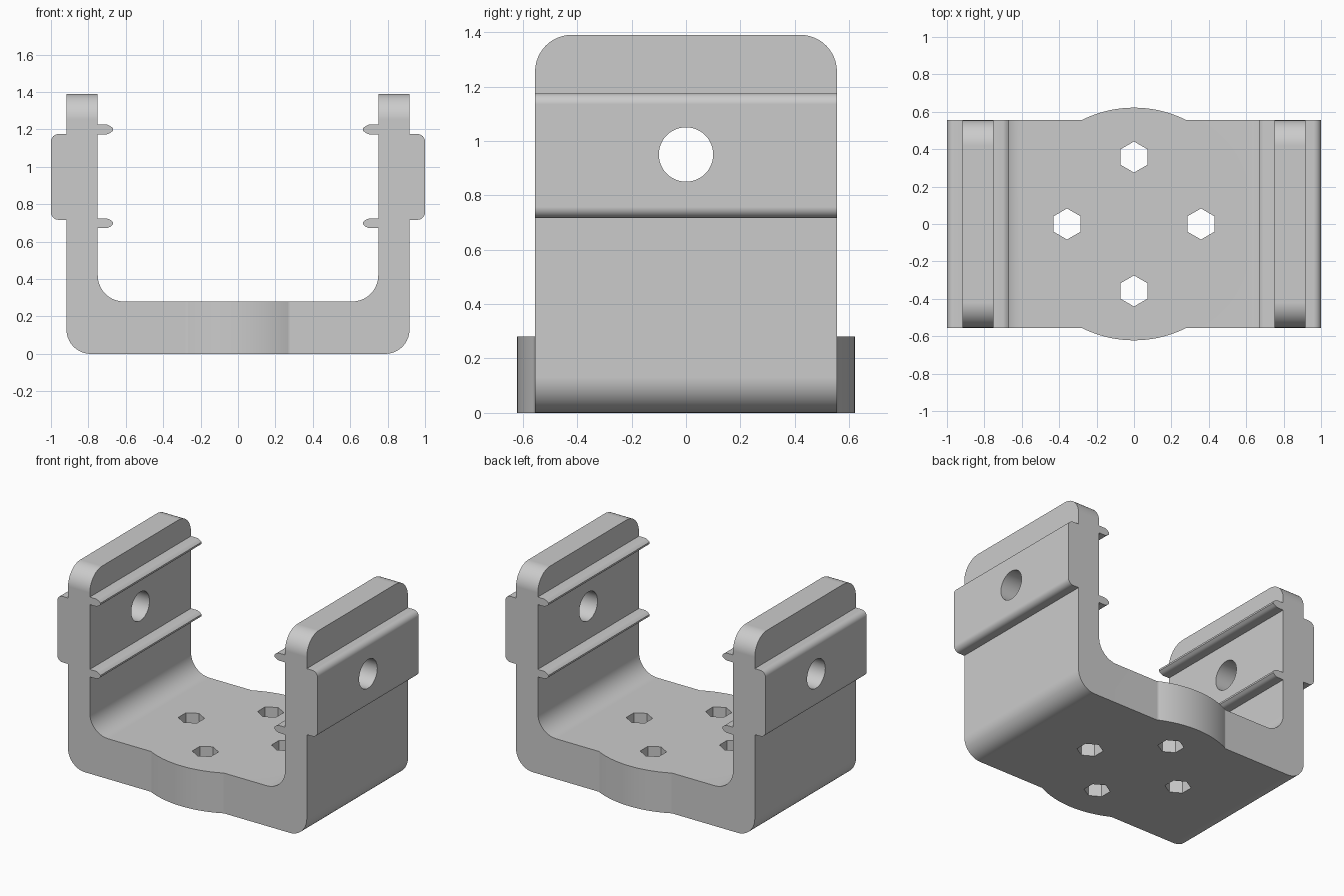
import bpy, bmesh, math
from mathutils import Vector

if "Cube" in bpy.data.objects:
    bpy.data.objects.remove(bpy.data.objects["Cube"])

DEPTH = 0.555      # half depth of the bracket
FLOOR = 0.28       # floor thickness

grey = bpy.data.materials.new("plain grey")
grey.diffuse_color = (0.6, 0.6, 0.6, 1)
grey.use_nodes = True
grey.node_tree.nodes["Principled BSDF"].inputs["Base Color"].default_value = grey.diffuse_color


def rounded(corners, steps=10):
    """Turn (x, z, radius) corners into points; corners with radius > 0 are square ones."""
    pts = []
    for i, (x, z, r) in enumerate(corners):
        p = Vector((x, z))
        if r == 0:
            pts.append(p)
            continue
        d1 = (Vector(corners[i - 1][:2]) - p).normalized()
        d2 = (Vector(corners[(i + 1) % len(corners)][:2]) - p).normalized()
        c = p + (d1 + d2) * r
        for k in range(steps + 1):
            a = math.pi / 2 * k / steps
            pts.append(c - d2 * r * math.cos(a) - d1 * r * math.sin(a))
    return pts


def circle(cx, cy, r, n, start=0.0):
    return [(cx + r * math.cos(start + 2 * math.pi * i / n),
             cy + r * math.sin(start + 2 * math.pi * i / n)) for i in range(n)]


def prism(name, pts, lo, hi, place, edit=None):
    """Extrude a 2D outline from lo to hi; place maps (u, v, w) to a 3D point."""
    bm = bmesh.new()
    a = [bm.verts.new(place(u, v, lo)) for u, v in pts]
    b = [bm.verts.new(place(u, v, hi)) for u, v in pts]
    bm.faces.new(a)
    bm.faces.new(b[::-1])
    for i in range(len(pts)):
        j = (i + 1) % len(pts)
        bm.faces.new((a[i], b[i], b[j], a[j]))
    if edit:
        edit(bm)
    bmesh.ops.recalc_face_normals(bm, faces=bm.faces)
    me = bpy.data.meshes.new(name)
    bm.to_mesh(me)
    bm.free()
    me.materials.append(grey)
    ob = bpy.data.objects.new(name, me)
    bpy.context.collection.objects.link(ob)
    return ob


def combine(target, tool, operation):
    mod = target.modifiers.new(operation.lower(), 'BOOLEAN')
    mod.object, mod.operation, mod.solver = tool, operation, 'EXACT'
    bpy.context.view_layer.objects.active = target
    bpy.ops.object.modifier_apply(modifier=mod.name)
    bpy.data.objects.remove(tool)


def along_x(u, v, w): return (w, u, v)
def along_y(u, v, w): return (u, w, v)
def along_z(u, v, w): return (u, v, w)


def rib(z):
    """Small gripping rib on the inner wall, listed from top to bottom."""
    return [(0.75, z + 0.026, 0), (0.70, z + 0.026, 0), (0.682, z + 0.018, 0),
            (0.668, z + 0.006, 0), (0.668, z - 0.006, 0), (0.682, z - 0.018, 0),
            (0.70, z - 0.026, 0), (0.75, z - 0.026, 0)]


# U-shaped section with outer pads and inner ribs (right half, then mirrored)
half = [(0.917, 0, 0.13), (0.917, 0.717, 0), (1, 0.717, 0.04), (1, 1.175, 0.04),
        (0.917, 1.175, 0), (0.917, 1.39, 0), (0.75, 1.39, 0)]
half += rib(1.2) + rib(0.698) + [(0.75, FLOOR, 0.14)]
section = rounded(half + [(-x, z, r) for x, z, r in reversed(half)])


def round_arm_tops(bm):
    tops = [e for e in bm.edges if all(v.co.z > 1.38 for v in e.verts)
            and abs(e.verts[0].co.y - e.verts[1].co.y) < 1e-4]
    bmesh.ops.bevel(bm, geom=tops, offset=0.135, segments=12, profile=0.5, affect='EDGES')


bracket = prism("bracket", section, -DEPTH, DEPTH, along_y, round_arm_tops)

# Round bulge of the floor, front and back
combine(bracket, prism("floor_bulge", circle(0, 0, 0.622, 128), 0, FLOOR, along_z), 'UNION')

# Round hole through both arms
combine(bracket, prism("arm_hole", circle(0, 0.95, 0.1, 48), -1.2, 1.2, along_x), 'DIFFERENCE')

# Four hexagonal holes through the floor
for x, y in ((0.358, 0), (-0.358, 0), (0, 0.358), (0, -0.358)):
    cutter = prism("hex_hole", circle(x, y, 0.083, 6, math.pi / 2), -0.1, 0.4, along_z)
    combine(bracket, cutter, 'DIFFERENCE')

# Smooth fillets, crisp edges
bpy.ops.object.select_all(action='DESELECT')
bracket.select_set(True)
bpy.context.view_layer.objects.active = bracket
bpy.ops.object.shade_smooth_by_angle(angle=math.radians(30))
weighted = bracket.modifiers.new("weighted normals", 'WEIGHTED_NORMAL')
weighted.keep_sharp = True
